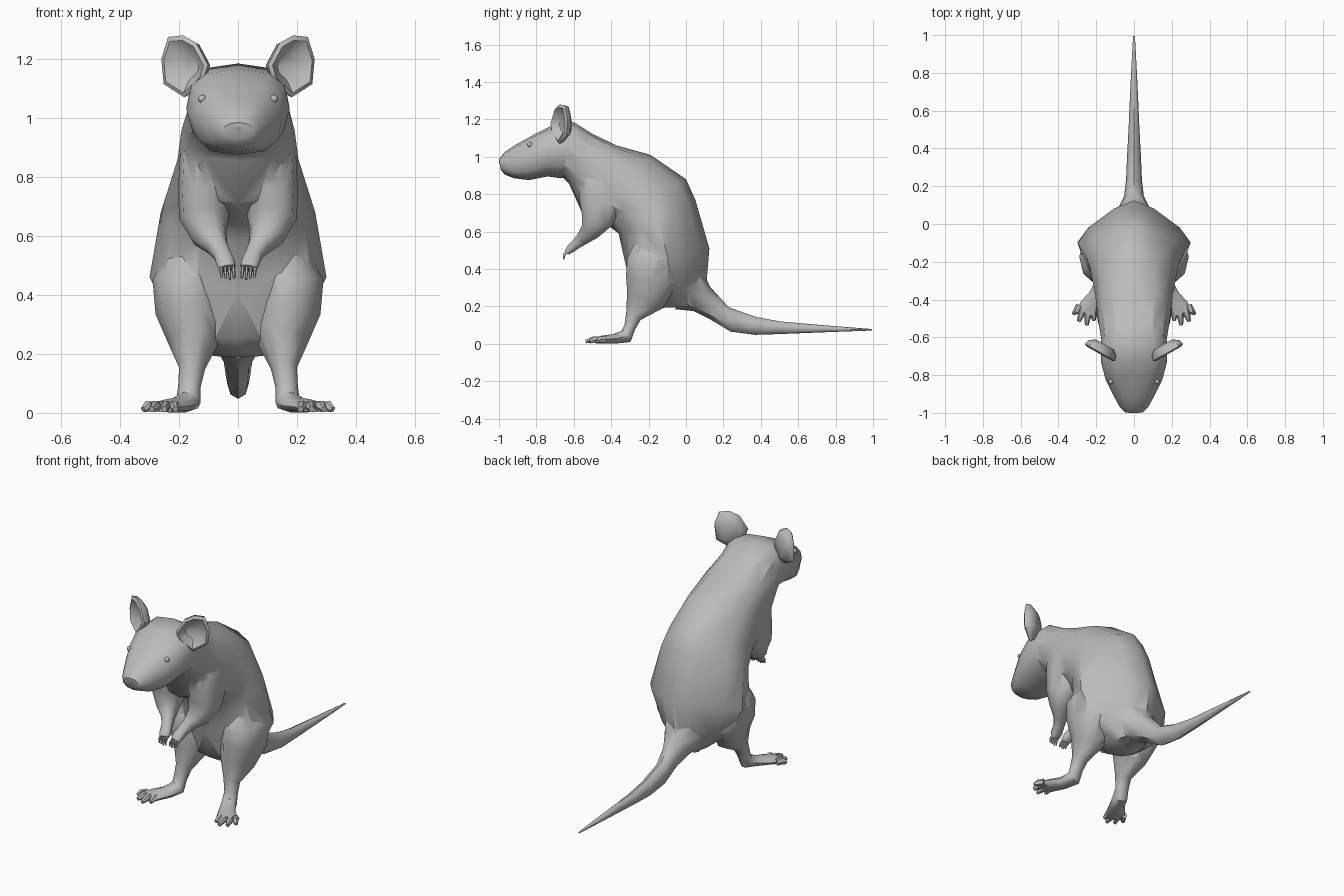
import bpy, bmesh, math
from mathutils import Vector

fur = bpy.data.materials.new("grey fur")
fur.diffuse_color = (0.5, 0.5, 0.5, 1)


def smooth(ob, angle=45):
    bpy.ops.object.select_all(action='DESELECT')
    ob.select_set(True)
    bpy.context.view_layer.objects.active = ob
    bpy.ops.object.shade_smooth_by_angle(angle=math.radians(angle))


def finish(name, bm, mirror=False):
    bmesh.ops.recalc_face_normals(bm, faces=bm.faces)
    me = bpy.data.meshes.new(name)
    bm.to_mesh(me)
    bm.free()
    me.materials.append(fur)
    ob = bpy.data.objects.new(name, me)
    bpy.context.collection.objects.link(ob)
    if mirror:
        ob.modifiers.new("Mirror", 'MIRROR')
    smooth(ob)
    return ob


def skin(bm, rings):
    """Bridge rings of equal length and cap both ends."""
    vs = [[bm.verts.new(p) for p in r] for r in rings]
    n = len(vs[0])
    for a, b in zip(vs, vs[1:]):
        for i in range(n):
            j = (i + 1) % n
            bm.faces.new((a[i], a[j], b[j], b[i]))
    bm.faces.new(vs[0][::-1])
    bm.faces.new(vs[-1])


def ring(c, u, v, n, upper=1.0, lower=1.0):
    """Ellipse-like ring; powers above 1 pinch it, below 1 square it."""
    pts = []
    for i in range(n):
        a = 2 * math.pi * i / n
        s, t = math.cos(a), math.sin(a)
        p = upper if t > 0 else lower
        pts.append(c + u * math.copysign(abs(s) ** p, s)
                   + v * math.copysign(abs(t) ** p, t))
    return pts


def profile_loft(name, sections, n=12):
    """Sections: upper (y, z), lower (y, z), half width, upper and lower power."""
    bm = bmesh.new()
    rings = []
    for ty, tz, by, bz, w, pu, pl in sections:
        top, bot = Vector((0, ty, tz)), Vector((0, by, bz))
        rings.append(ring((top + bot) / 2, Vector((w, 0, 0)), (top - bot) / 2, n, pu, pl))
    skin(bm, rings)
    return finish(name, bm)


def tube(bm, path, n=8, power=1.0):
    """Path: x, y, z, side radius, other radius."""
    pts = [Vector(p[:3]) for p in path]
    rings = []
    for i, p in enumerate(path):
        t = (pts[min(i + 1, len(pts) - 1)] - pts[max(i - 1, 0)]).normalized()
        side = Vector((1, 0, 0))
        side = (side - t * side.dot(t)).normalized()
        rings.append(ring(pts[i], side * p[3], t.cross(side) * p[4], n, power, power))
    skin(bm, rings)


# torso, from rump up to neck: pinched along the back, fuller in front
body = profile_loft("body", [
    (0.06, 0.20, -0.18, 0.19, 0.09, 1.0, 1.0),
    (0.11, 0.33, -0.28, 0.25, 0.21, 1.5, 1.0),
    (0.125, 0.51, -0.32, 0.41, 0.30, 1.5, 0.95),
    (0.05, 0.77, -0.36, 0.59, 0.262, 1.4, 1.0),
    (0.00, 0.88, -0.44, 0.65, 0.235, 1.3, 1.0),
    (-0.19, 1.01, -0.56, 0.71, 0.205, 0.95, 0.85),
    (-0.37, 1.06, -0.625, 0.855, 0.192, 0.8, 0.75),
    (-0.60, 1.17, -0.66, 0.89, 0.17, 0.8, 0.8)])

# head with blunt snout
head = profile_loft("head", [
    (-0.48, 1.11, -0.62, 0.89, 0.168, 0.8, 0.8),
    (-0.60, 1.185, -0.67, 0.885, 0.175, 0.75, 0.85),
    (-0.72, 1.165, -0.74, 0.895, 0.175, 0.75, 0.85),
    (-0.81, 1.12, -0.84, 0.875, 0.15, 0.75, 0.75),
    (-0.91, 1.065, -0.92, 0.885, 0.105, 0.85, 0.7),
    (-0.97, 1.025, -0.97, 0.905, 0.075, 0.9, 0.8),
    (-1.0, 0.985, -0.99, 0.93, 0.05, 0.9, 0.9)])

# tail
tail = profile_loft("tail", [
    (0.09, 0.40, -0.06, 0.185, 0.12, 1, 1),
    (0.125, 0.31, 0.04, 0.175, 0.085, 1, 1),
    (0.165, 0.265, 0.13, 0.13, 0.052, 1, 1),
    (0.23, 0.195, 0.24, 0.065, 0.042, 1, 1),
    (0.37, 0.145, 0.37, 0.048, 0.036, 1, 1),
    (0.50, 0.12, 0.50, 0.052, 0.029, 1, 1),
    (0.75, 0.098, 0.75, 0.062, 0.018, 1, 1),
    (0.995, 0.079, 0.995, 0.071, 0.005, 1, 1)], 8)

# front legs with broad shoulder, paw and fingers
bm = bmesh.new()
tube(bm, [(0.112, -0.42, 0.97, 0.06, 0.07),
          (0.110, -0.45, 0.86, 0.088, 0.13),
          (0.115, -0.455, 0.75, 0.088, 0.12),
          (0.115, -0.475, 0.665, 0.085, 0.09),
          (0.098, -0.51, 0.605, 0.063, 0.055),
          (0.07, -0.55, 0.565, 0.037, 0.037),
          (0.052, -0.585, 0.535, 0.03, 0.028),
          (0.042, -0.615, 0.51, 0.033, 0.024),
          (0.036, -0.635, 0.49, 0.028, 0.016)], 10, 0.85)
for k in range(4):
    x = 0.017 + 0.014 * k
    tube(bm, [(x, -0.625, 0.50, 0.006, 0.009),
              (x - 0.002, -0.65, 0.478, 0.006, 0.009),
              (x - 0.004, -0.655, 0.452 + 0.004 * abs(k - 1), 0.004, 0.004)], 6)
front_leg = finish("front_leg", bm, True)

# hind legs with thigh, foot and toes
bm = bmesh.new()
tube(bm, [(0.16, -0.17, 0.55, 0.07, 0.10),
          (0.172, -0.175, 0.45, 0.118, 0.145),
          (0.165, -0.185, 0.345, 0.115, 0.145),
          (0.15, -0.22, 0.235, 0.085, 0.11),
          (0.156, -0.28, 0.15, 0.044, 0.046),
          (0.165, -0.30, 0.09, 0.038, 0.032),
          (0.168, -0.32, 0.04, 0.042, 0.038),
          (0.195, -0.38, 0.027, 0.045, 0.027),
          (0.235, -0.44, 0.023, 0.055, 0.022),
          (0.252, -0.475, 0.02, 0.055, 0.018)], 10, 0.95)
for x, y in ((0.322, -0.475), (0.292, -0.515), (0.25, -0.535), (0.212, -0.51)):
    sx = 0.25 + (x - 0.262) * 0.65
    tube(bm, [(sx, -0.43, 0.022, 0.018, 0.018),
              ((sx + x) / 2, (y - 0.45) / 2, 0.023, 0.018, 0.02),
              (x, y, 0.012, 0.010, 0.011)], 6)
hind_leg = finish("hind_leg", bm, True)

# fuse head, tail and legs into one continuous skin
for part in (head, tail, front_leg, hind_leg):
    smooth(body)
    mod = body.modifiers.new("Union", 'BOOLEAN')
    mod.operation, mod.solver, mod.object = 'UNION', 'EXACT', part
    mod.use_self = True
    bpy.ops.object.modifier_apply(modifier=mod.name)
    bpy.data.objects.remove(part)
smooth(body, 50)

# ears: thick cupped lobes turned forwards and outwards
outline = [(0.115, 1.13), (0.10, 1.18), (0.14, 1.255), (0.185, 1.28), (0.235, 1.275),
           (0.258, 1.20), (0.25, 1.115), (0.18, 1.07)]
mid = Vector((0.175, 1.17))
front = Vector((0.5, -0.86, 0))


def ear_ring(scale, depth):
    pts = []
    for p in outline:
        q = mid + (Vector(p) - mid) * scale
        pts.append(Vector((q.x, -0.675 + (q.x - 0.18) * 0.57, q.y)) + front * depth)
    return pts


bm = bmesh.new()
skin(bm, [ear_ring(0.6, -0.045), ear_ring(0.93, -0.022), ear_ring(1, 0.004),
          ear_ring(0.85, 0.012), ear_ring(0.42, -0.022)])
finish("ear", bm, True)

# eyes, set nearly flush
bm = bmesh.new()
bmesh.ops.create_uvsphere(bm, u_segments=8, v_segments=6, radius=0.014)
bmesh.ops.translate(bm, verts=bm.verts, vec=(0.122, -0.835, 1.065))
finish("eye", bm, True)

# nose
bm = bmesh.new()
bmesh.ops.create_uvsphere(bm, u_segments=8, v_segments=6, radius=0.025)
bmesh.ops.scale(bm, verts=bm.verts, vec=(1.5, 0.7, 0.9))
bmesh.ops.translate(bm, verts=bm.verts, vec=(0, -0.983, 0.975))
finish("nose", bm)
